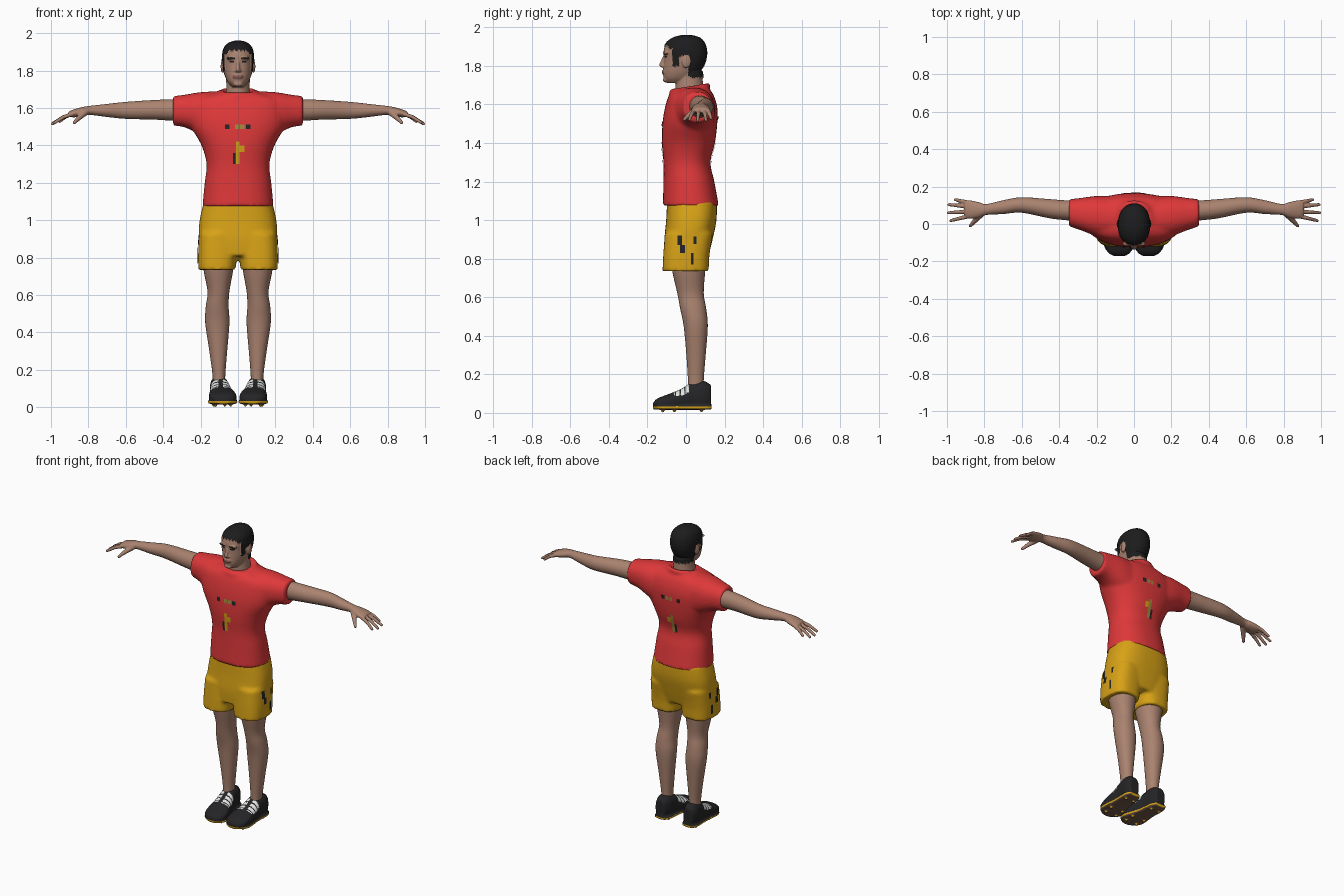
import bpy, bmesh, math
from mathutils import Vector, Matrix
from mathutils.bvhtree import BVHTree

if "Cube" in bpy.data.objects:
    bpy.data.objects.remove(bpy.data.objects["Cube"])


def material(name, r, g, b):
    m = bpy.data.materials.new(name)
    m.diffuse_color = (r, g, b, 1)
    m.use_nodes = True
    m.node_tree.nodes["Principled BSDF"].inputs["Base Color"].default_value = m.diffuse_color
    return m


RED = material("shirt red", 0.74, 0.04, 0.042)
GOLD = material("shorts gold", 0.68, 0.36, 0.008)
SKIN = material("skin", 0.40, 0.225, 0.16)
HAIR = material("hair black", 0.012, 0.012, 0.013)
LIPS = material("lips", 0.25, 0.11, 0.085)
SHOE = material("shoe black", 0.018, 0.018, 0.02)
WHITE = material("shoe white", 0.75, 0.77, 0.75)
BROWN = material("sole brown", 0.17, 0.10, 0.065)
OLIVE = material("patch olive", 0.35, 0.25, 0.05)


def spline(rows, steps=5):
    """Smooth interpolation through rows of numbers."""
    out = []
    for i in range(len(rows) - 1):
        p = [rows[max(0, min(len(rows) - 1, i + k))] for k in (-1, 0, 1, 2)]
        for s in range(steps):
            t = s / steps
            out.append([0.5 * (2 * b + (c - a) * t + (2 * a - 5 * b + 4 * c - d) * t * t
                               + (3 * b - a - 3 * c + d) * t ** 3) for a, b, c, d in zip(*p)])
    return out + [list(rows[-1])]


def loft(bm, axis, rows, power=2.0, n=32):
    """Rows are (position, a0, a1, b0, b1), the extents across the axis."""
    rings = []
    for t, a0, a1, b0, b1 in spline(rows):
        ring = []
        for i in range(n):
            w = 2 * math.pi * i / n
            ca, sa = math.cos(w), math.sin(w)
            a = (a0 + a1) / 2 + (a1 - a0) / 2 * math.copysign(abs(ca) ** (2 / power), ca)
            b = (b0 + b1) / 2 + (b1 - b0) / 2 * math.copysign(abs(sa) ** (2 / power), sa)
            co = {"x": (t, a, b), "y": (a, t, b), "z": (a, b, t)}[axis]
            ring.append(bm.verts.new(co))
        rings.append(ring)
    for r, q in zip(rings, rings[1:]):
        for i in range(n):
            bm.faces.new((r[i], r[(i + 1) % n], q[(i + 1) % n], q[i]))
    bm.faces.new(rings[0])
    bm.faces.new(rings[-1])


def ball(bm, c, r):
    m = Matrix.Translation(c) @ Matrix.Diagonal((*r, 1))
    bmesh.ops.create_uvsphere(bm, u_segments=16, v_segments=10, radius=1, matrix=m)


def limb(bm, p, q, r1, r2):
    p, q = Vector(p), Vector(q)
    d = q - p
    m = Matrix.Translation((p + q) / 2) @ d.to_track_quat("Z", "Y").to_matrix().to_4x4()
    bmesh.ops.create_cone(bm, cap_ends=True, segments=14, radius1=r1, radius2=r2,
                          depth=d.length, matrix=m)
    ball(bm, q, (r2, r2, r2))


def finish(name, bm, mats, voxel=0, rule=None, side=1, smooth=3):
    """Fuse the pieces into one skin and colour faces by rule."""
    if side < 0:
        bmesh.ops.scale(bm, vec=(-1, 1, 1), verts=bm.verts)
    bmesh.ops.recalc_face_normals(bm, faces=bm.faces)
    me = bpy.data.meshes.new(name)
    bm.to_mesh(me)
    bm.free()
    ob = bpy.data.objects.new(name, me)
    bpy.context.collection.objects.link(ob)
    if voxel:
        mod = ob.modifiers.new("fuse", "REMESH")
        mod.mode, mod.voxel_size = "VOXEL", voxel
        sm = ob.modifiers.new("soften", "SMOOTH")
        sm.factor, sm.iterations = 0.5, smooth
        dg = bpy.context.evaluated_depsgraph_get()
        me = bpy.data.meshes.new_from_object(ob.evaluated_get(dg))
        ob.modifiers.clear()
        ob.data = me
    me.materials.clear()
    for m in mats:
        me.materials.append(m)
    for p in me.polygons:
        p.use_smooth = True
        p.material_index = rule(p.center, p.normal) if rule else 0
    return ob


def patch(name, target, axis, sign, u, z, mat):
    """Thin plate laid on the surface; u runs along x or y."""
    tree = BVHTree.FromPolygons([v.co for v in target.data.vertices],
                                [p.vertices for p in target.data.polygons])
    d = Vector((0, -sign, 0) if axis == "y" else (-sign, 0, 0))
    bm, n, grid = bmesh.new(), 5, []
    for i in range(n):
        for j in range(n):
            a, h = u[0] + (u[1] - u[0]) * i / (n - 1), z[0] + (z[1] - z[0]) * j / (n - 1)
            o = Vector((a, sign, h) if axis == "y" else (sign, a, h))
            grid.append(bm.verts.new(tree.ray_cast(o, d)[0] - d * 0.004))
    for i in range(n - 1):
        for j in range(n - 1):
            k = i * n + j
            f = bm.faces.new((grid[k], grid[k + n], grid[k + n + 1], grid[k + 1]))
            f.normal_update()
    flip = bm.faces[:][0].normal.dot(d) > 0
    me = bpy.data.meshes.new(name)
    if flip:
        bmesh.ops.reverse_faces(bm, faces=bm.faces)
    bm.to_mesh(me)
    bm.free()
    me.materials.append(mat)
    bpy.context.collection.objects.link(bpy.data.objects.new(name, me))


# shirt: body, sleeves and collar
bm = bmesh.new()
body = [(1.075, .19, -.12, .17), (1.2, .178, -.117, .147), (1.3, .168, -.117, .127),
        (1.4, .195, -.125, .15), (1.5, .25, -.122, .162), (1.58, .262, -.11, .163),
        (1.645, .24, -.09, .145), (1.683, .12, -.065, .12)]
loft(bm, "z", [(z, -w, w, f, b) for z, w, f, b in body], 2.3, 48)
for s in (-1, 1):
    loft(bm, "x", [(s * .1, -.08, .15, 1.40, 1.69), (s * .2, -.065, .15, 1.455, 1.685),
                   (s * .28, -.035, .14, 1.495, 1.672), (s * .348, -.012, .132, 1.507, 1.663)], 2.3)
for i in range(32):
    w, v = 2 * math.pi * i / 32, 2 * math.pi * (i + 1) / 32
    p, q = [(.09 * math.cos(k), .02 + .093 * math.sin(k), 1.682 + .016 * math.sin(k)) for k in (w, v)]
    limb(bm, p, q, .015, .015)
shirt = finish("shirt", bm, [RED], .011)

# shorts: hips and two wide legs
bm = bmesh.new()
hips = [(1.1, .182, -.098, .16), (1.0, .205, -.103, .158), (.9, .21, -.112, .138), (.81, .2, -.11, .115)]
loft(bm, "z", [(z, -w, w, f, b) for z, w, f, b in hips], 2.6, 48)
for s in (-1, 1):
    loft(bm, "z", [(.93, 0, s * .208, -.11, .14), (.82, s * .004, s * .213, -.118, .122),
                   (.735, s * .014, s * .212, -.122, .118)], 2.7)
shorts = finish("shorts", bm, [GOLD], .011)

# abstract dark and gold plates
for sg, place, zz in ((-1, "chest", 1.487), (1, "back", 1.52)):
    for i, (a, b, m) in enumerate([(-.07, -.045, SHOE), (-.015, .005, OLIVE),
                                   (.012, .034, OLIVE), (.042, .068, SHOE)]):
        patch(f"{place}_plate_{i}", shirt, "y", sg, (a, b), (zz, zz + .026), m)
    patch(f"{place}_bar", shirt, "y", sg, (-.012, .008), (1.30, 1.42), GOLD if sg < 0 else OLIVE)
    patch(f"{place}_bar_edge", shirt, "y", sg, (-.028, -.013), (1.30, 1.36), SHOE)
    patch(f"{place}_bar_arm", shirt, "y", sg, (.009, .034), (1.365, 1.40), GOLD)
for sg in (-1, 1):
    for i, (a, b, c, d) in enumerate([(-.045, -.02, .87, .92), (-.03, -.005, .83, .87),
                                      (.04, .055, .875, .915), (.025, .04, .77, .83)]):
        patch(f"shorts_plate_{sg}_{i}", shorts, "x", sg, (a, b), (c, d), SHOE)

# head: skull, neck, nose, brow, lips and ears, with hair on top
bm = bmesh.new()
skull = [(1.712, .03, -.098, 0), (1.735, .052, -.115, .04), (1.765, .067, -.118, .065),
         (1.80, .076, -.116, .09), (1.84, .081, -.114, .104), (1.88, .082, -.116, .106),
         (1.92, .073, -.1, .094), (1.945, .05, -.065, .068), (1.956, .02, -.025, .03)]
loft(bm, "z", [(z, -w, w, f, b) for z, w, f, b in skull], 2.15)
loft(bm, "z", [(1.62, -.08, .08, -.045, .105), (1.69, -.064, .064, -.055, .09),
               (1.77, -.06, .06, -.045, .085)])
limb(bm, (0, -.112, 1.852), (0, -.127, 1.805), .007, .012)
ball(bm, (0, -.114, 1.799), (.021, .015, .01))
ball(bm, (0, -.114, 1.768), (.028, .012, .014))
ball(bm, (0, -.104, 1.728), (.026, .016, .014))
for s in (-1, 1):
    ball(bm, (s * .034, -.106, 1.866), (.03, .014, .009))
    ball(bm, (s * .084, .0, 1.822), (.009, .021, .034))


def face_rule(c, n):
    x, y, z = abs(c.x), c.y, c.z
    if x > .083 and -.025 < y < .024 and z < 1.858:
        return 0
    line = (1.906 if y < -.088 else 1.89 if y < -.068 else 1.80 if y < -.04
            else 1.85 if y < .012 else 1.745)
    if z > line + .004 * math.sin(c.x * 300 + y * 170):
        return 1
    if y < -.07 and .014 < x < .056 and abs(z - 1.868 + abs(x - .035) * .15) < .005:
        return 1
    if y < -.07 and .022 < x < .046 and abs(z - 1.848) < .004:
        return 1
    return 2 if y < -.09 and x < .027 and abs(z - 1.768) < .009 else 0


head = finish("head", bm, [SKIN, HAIR, LIPS], .0045, face_rule)
hairy = {v for p in head.data.polygons if p.material_index == 1 and not (p.center.y < -.07 and
         p.center.z < 1.88) for v in p.vertices}
for i in hairy:
    v = head.data.vertices[i]
    v.co += v.normal * .005


def shoe_rule(c, n):
    x, y, z = abs(c.x), c.y, c.z
    if z < .034:
        return 3 if n.z < -.75 else 2
    tongue = -.065 < y < .015 and z > .09 and n.z > .2
    return 1 if tongue and abs(x - .095) > .012 and math.sin(y * 260) > -.6 else 0


for side, word in ((1, "right"), (-1, "left")):
    # arm, palm and fingers
    bm = bmesh.new()
    loft(bm, "x", [(.2, 0, .14, 1.53, 1.65), (.345, .018, .127, 1.532, 1.647),
                   (.45, .03, .133, 1.538, 1.643), (.6, .06, .143, 1.542, 1.633),
                   (.7, .053, .127, 1.552, 1.622), (.79, .048, .107, 1.563, 1.612),
                   (.83, .034, .117, 1.557, 1.606), (.88, .028, .127, 1.55, 1.592),
                   (.905, .04, .12, 1.556, 1.582)])
    for y0, x1, y1, z1 in ((.042, .98, .018, 1.522), (.067, .993, .06, 1.515),
                           (.092, .99, .104, 1.518), (.114, .955, .13, 1.528)):
        mid = ((.885 + x1) / 2, (y0 + y1) / 2, (1.57 + z1) / 2 + .006)
        limb(bm, (.88, y0, 1.57), mid, .012, .0105)
        limb(bm, mid, (x1, y1, z1), .0105, .0085)
    limb(bm, (.815, .055, 1.578), (.853, .015, 1.545), .018, .013)
    limb(bm, (.853, .015, 1.545), (.875, -.01, 1.522), .013, .009)
    finish(f"{word}_arm", bm, [SKIN], .005, side=side, smooth=2)

    # leg with knee and calf
    bm = bmesh.new()
    loft(bm, "z", [(.09, .068, .136, .01, .095), (.17, .068, .136, .01, .092),
                   (.3, .058, .153, .002, .102), (.45, .046, .175, -.012, .113),
                   (.54, .05, .172, -.03, .105), (.62, .046, .163, -.045, .092),
                   (.74, .025, .185, -.072, .1), (.85, .015, .19, -.085, .11)], 2.1)
    finish(f"{word}_leg", bm, [SKIN], side=side)

    # shoe with sole plate and studs
    bm = bmesh.new()
    loft(bm, "y", [(-.172, .05, .105, .028, .05), (-.15, .018, .142, .02, .074),
                   (-.1, .008, .155, .018, .094), (-.03, .028, .152, .02, .122),
                   (.03, .045, .148, .02, .158), (.09, .053, .15, .02, .166),
                   (.13, .07, .135, .028, .145)], 2.5)
    loft(bm, "y", [(-.17, .045, .11, .018, .04), (-.12, .002, .16, .016, .042),
                   (0, .035, .153, .016, .042), (.09, .045, .155, .016, .042),
                   (.132, .065, .14, .018, .042)], 3.5)
    for x, y in ((.04, -.12), (.12, -.12), (.04, -.06), (.13, -.06), (.07, .08), (.13, .08)):
        limb(bm, (x, y, .025), (x, y, .007), .012, .007)
    finish(f"{word}_shoe", bm, [SHOE, WHITE, GOLD, BROWN], .006, shoe_rule, side, 2)
